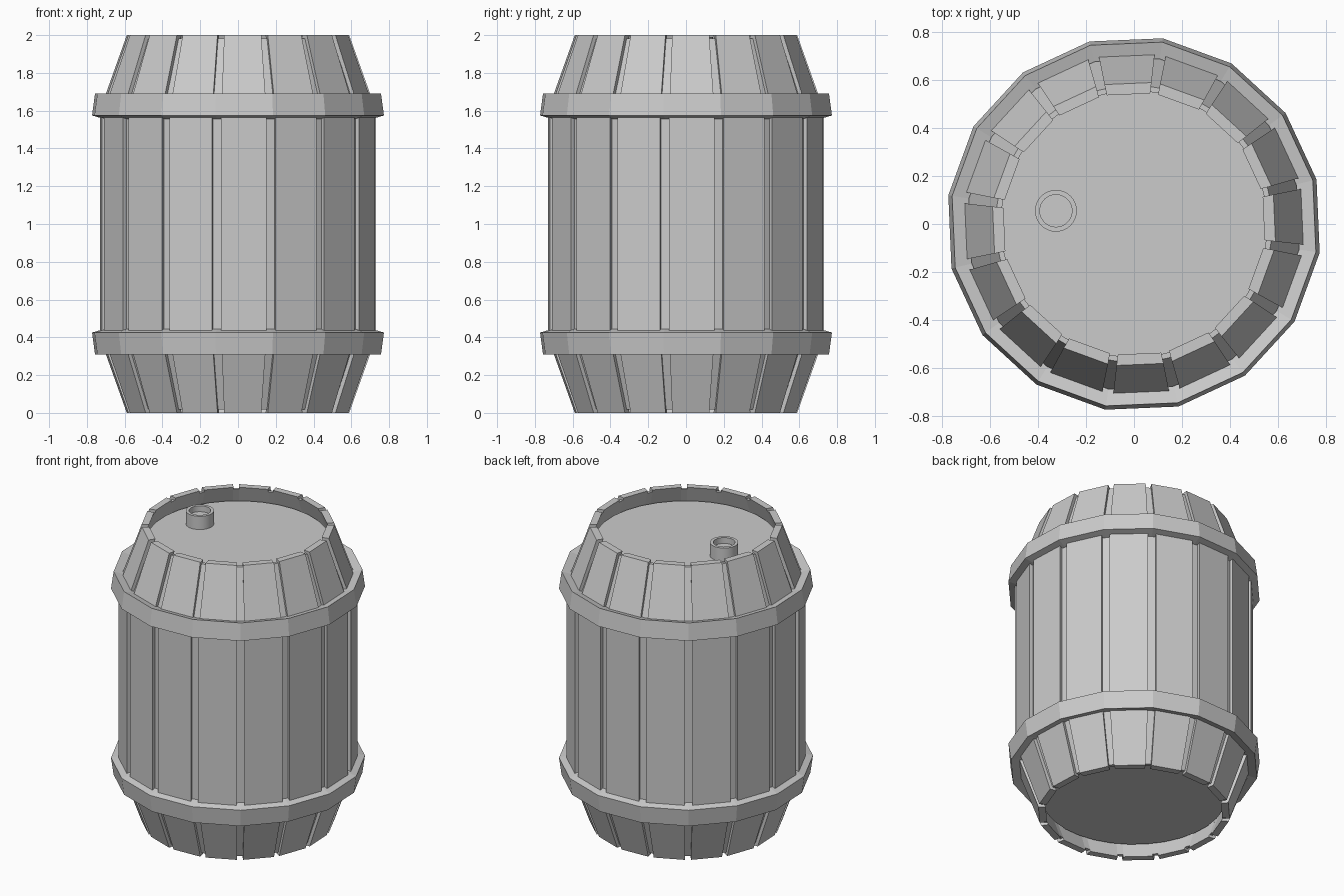
import bpy
import bmesh
import math

STAVES = 16
STEP = 2 * math.pi / STAVES
TURN = math.radians(2.45)      # direction of the first stave
MID = 1.0                      # height of the mirror plane

cube = bpy.data.objects.get("Cube")
if cube:
    bpy.data.objects.remove(cube, do_unlink=True)

grey = bpy.data.materials.new("plain_grey")
grey.use_nodes = True
colour = (0.6, 0.6, 0.6, 1)
grey.diffuse_color = colour
grey.node_tree.nodes["Principled BSDF"].inputs["Base Color"].default_value = colour


def make_object(name, bm):
    bmesh.ops.recalc_face_normals(bm, faces=bm.faces)
    mesh = bpy.data.meshes.new(name)
    bm.to_mesh(mesh)
    bm.free()
    mesh.materials.append(grey)
    obj = bpy.data.objects.new(name, mesh)
    bpy.context.collection.objects.link(obj)
    return obj


def bridge(bm, rings, wrap):
    """Join rings of vertices with quads; cap the ends unless they wrap."""
    n = len(rings[0])
    pairs = list(zip(rings, rings[1:])) + ([(rings[-1], rings[0])] if wrap else [])
    for a, b in pairs:
        for i in range(n):
            j = (i + 1) % n
            bm.faces.new((a[i], a[j], b[j], b[i]))
    if not wrap:
        bm.faces.new(rings[0])
        bm.faces.new(rings[-1])


def lathe(name, profile, sides, phase=0.0, wrap=True):
    """Turn a profile of (radius, height) about the vertical axis."""
    bm = bmesh.new()
    angles = [phase + 2 * math.pi * i / sides for i in range(sides)]
    rings = [[bm.verts.new((r * math.cos(a), r * math.sin(a), z)) for a in angles]
             for r, z in profile]
    bridge(bm, rings, wrap)
    return make_object(name, bm)


def flip(profile):
    return [(r, 2 * MID - z) for r, z in profile]


# Staves: one bent plank, repeated around the barrel
sections = [(0, 0.585, 0.098), (0.4, 0.727, 0.12), (1.6, 0.727, 0.12), (2, 0.585, 0.098)]
bm = bmesh.new()
rings = []
for z, outer, half in sections:
    inner = outer - 0.045
    rings.append([bm.verts.new(p) for p in (
        (inner, -half * 0.92, z), (outer, -half, z), (outer, half, z), (inner, half * 0.92, z))])
bridge(bm, rings, False)
stave = make_object("stave_1", bm)
stave.rotation_euler.z = TURN
for i in range(1, STAVES):
    copy = bpy.data.objects.new(f"stave_{i + 1}", stave.data)
    copy.rotation_euler.z = TURN + i * STEP
    bpy.context.collection.objects.link(copy)

# Inner shell that closes the grooves between the staves
shell_half = [(0.578, 1.982), (0.717, 1.6)]
inner_half = [(0.695, 1.6), (0.556, 1.982)]
shell = shell_half + flip(shell_half)[::-1] + flip(inner_half)[::-1] + inner_half
lathe("inner_shell", shell, 2 * STAVES, TURN + STEP / 4)

# Hoops: tilted bands with their corners over the grooves
band = [(0.766, 1.69), (0.782, 1.575), (0.715, 1.555), (0.695, 1.67)]
lathe("upper_hoop", band, STAVES, TURN + STEP / 2)
lathe("lower_hoop", flip(band), STAVES, TURN + STEP / 2)

# Recessed lid and base
lid = [(0.575, 1.87), (0.565, 1.9)]
lathe("lid", lid, 2 * STAVES, TURN + STEP / 4, wrap=False)
lathe("base", flip(lid), 2 * STAVES, TURN + STEP / 4, wrap=False)

# Round filler neck on the lid
neck = lathe("filler_neck", [(0.087, 1.89), (0.087, 1.99), (0.067, 1.99), (0.067, 1.95)],
             32, wrap=False)
neck.location = (-0.325, 0.055, 0)
bpy.ops.object.select_all(action='DESELECT')
neck.select_set(True)
bpy.context.view_layer.objects.active = neck
bpy.ops.object.shade_smooth_by_angle(angle=math.radians(35))
